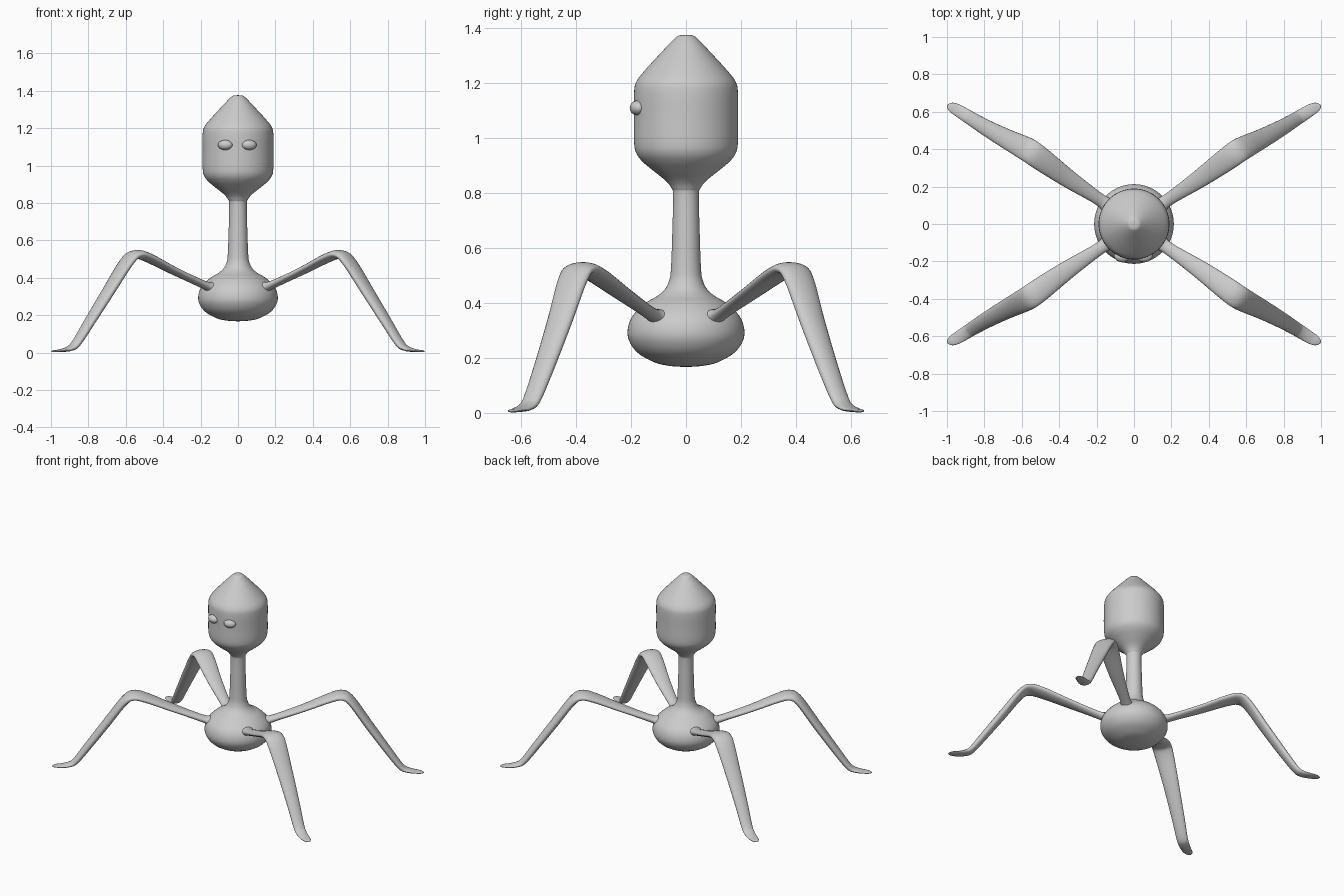
import bpy, bmesh, math
from mathutils import Vector

if "Cube" in bpy.data.objects:
    bpy.data.objects.remove(bpy.data.objects["Cube"])

grey = bpy.data.materials.new("plain grey")
grey.diffuse_color = (0.6, 0.6, 0.6, 1)
grey.use_nodes = True
grey.node_tree.nodes["Principled BSDF"].inputs["Base Color"].default_value = grey.diffuse_color


def spline(points, steps):
    """Catmull-Rom curve through tuples of any length."""
    p = [points[0]] + list(points) + [points[-1]]
    out = []
    for i in range(1, len(p) - 2):
        for s in range(steps):
            t = s / steps
            out.append([0.5 * (2 * b + (c - a) * t + (2 * a - 5 * b + 4 * c - d) * t ** 2
                               + (3 * b - a - 3 * c + d) * t ** 3)
                        for a, b, c, d in zip(p[i - 1], p[i], p[i + 1], p[i + 2])])
    return out + [list(points[-1])]


def skin(name, rings):
    """Closed tube through rings of equal length, with capped ends."""
    bm = bmesh.new()
    vs = [[bm.verts.new(c) for c in ring] for ring in rings]
    n = len(vs[0])
    for a, b in zip(vs, vs[1:]):
        for i in range(n):
            j = (i + 1) % n
            bm.faces.new((a[i], a[j], b[j], b[i]))
    bm.faces.new(vs[0])
    bm.faces.new(vs[-1])
    bmesh.ops.recalc_face_normals(bm, faces=bm.faces[:])
    me = bpy.data.meshes.new(name)
    bm.to_mesh(me)
    bm.free()
    me.materials.append(grey)
    me.shade_smooth()
    ob = bpy.data.objects.new(name, me)
    bpy.context.collection.objects.link(ob)
    return ob


def lathe(name, profile, steps=5, n=64):
    ang = [2 * math.pi * i / n for i in range(n)]
    return skin(name, [[(max(r, 0.002) * math.cos(a), max(r, 0.002) * math.sin(a), z) for a in ang]
                       for r, z in spline(profile, steps)])


# Bulbous base, stem and pointed capsule head as one turned body
lathe("body", [
    (0.0, 0.167), (0.06, 0.171), (0.115, 0.184), (0.175, 0.218), (0.207, 0.262), (0.212, 0.305),
    (0.195, 0.352), (0.15, 0.398), (0.105, 0.425), (0.077, 0.45), (0.062, 0.48), (0.055, 0.52),
    (0.05, 0.65), (0.047, 0.79), (0.053, 0.818), (0.075, 0.846), (0.12, 0.882), (0.158, 0.914),
    (0.181, 0.945), (0.189, 0.985), (0.189, 1.07), (0.189, 1.165), (0.181, 1.205), (0.153, 1.243),
    (0.09, 1.312), (0.042, 1.362), (0.024, 1.374), (0.0, 1.376)])

# Legs: x, y, z, half width, half thickness
LEG = [
    (0.10, 0.07, 0.325, 0.065, 0.045), (0.145, 0.102, 0.348, 0.042, 0.030),
    (0.19, 0.135, 0.366, 0.034, 0.021), (0.345, 0.238, 0.438, 0.048, 0.020),
    (0.48, 0.335, 0.507, 0.061, 0.023), (0.545, 0.382, 0.524, 0.064, 0.024),
    (0.595, 0.412, 0.484, 0.062, 0.025), (0.69, 0.46, 0.332, 0.052, 0.026),
    (0.79, 0.515, 0.17, 0.043, 0.024), (0.865, 0.56, 0.050, 0.037, 0.020),
    (0.90, 0.582, 0.022, 0.035, 0.014), (0.945, 0.61, 0.011, 0.032, 0.008),
    (0.975, 0.626, 0.008, 0.026, 0.006), (0.99, 0.634, 0.006, 0.015, 0.004),
    (0.997, 0.638, 0.005, 0.002, 0.001)]


def leg(name, sx, sy, n=20):
    path = spline([(sx * x, sy * y, z, w, t) for x, y, z, w, t in LEG], 5)
    side = Vector((-sy * 0.545, sx * 0.838, 0))
    rings = []
    for i, (x, y, z, w, t) in enumerate(path):
        a, b = path[max(i - 1, 0)], path[min(i + 1, len(path) - 1)]
        up = (Vector(b[:3]) - Vector(a[:3])).cross(side).normalized()
        ring = []
        for k in range(n):
            q = 2 * math.pi * k / n
            c = Vector((x, y, z)) + side * w * math.cos(q) + up * t * math.sin(q)
            c.z = max(c.z, 0.0)
            ring.append(c)
        rings.append(ring)
    skin(name, rings)


for sx, lr in ((-1, "left"), (1, "right")):
    for sy, fb in ((-1, "front"), (1, "back")):
        leg(f"{fb}_{lr}_leg", sx, sy)

# Low oval eyes on the front of the head
for x, lr in ((-0.068, "left"), (0.06, "right")):
    bpy.ops.mesh.primitive_uv_sphere_add(segments=24, ring_count=16, radius=1,
                                         location=(x, -0.176, 1.11))
    eye = bpy.context.object
    eye.name = lr + "_eye"
    eye.scale = (0.04, 0.028, 0.027)
    eye.rotation_euler.z = x * 4
    eye.data.materials.append(grey)
    eye.data.shade_smooth()
